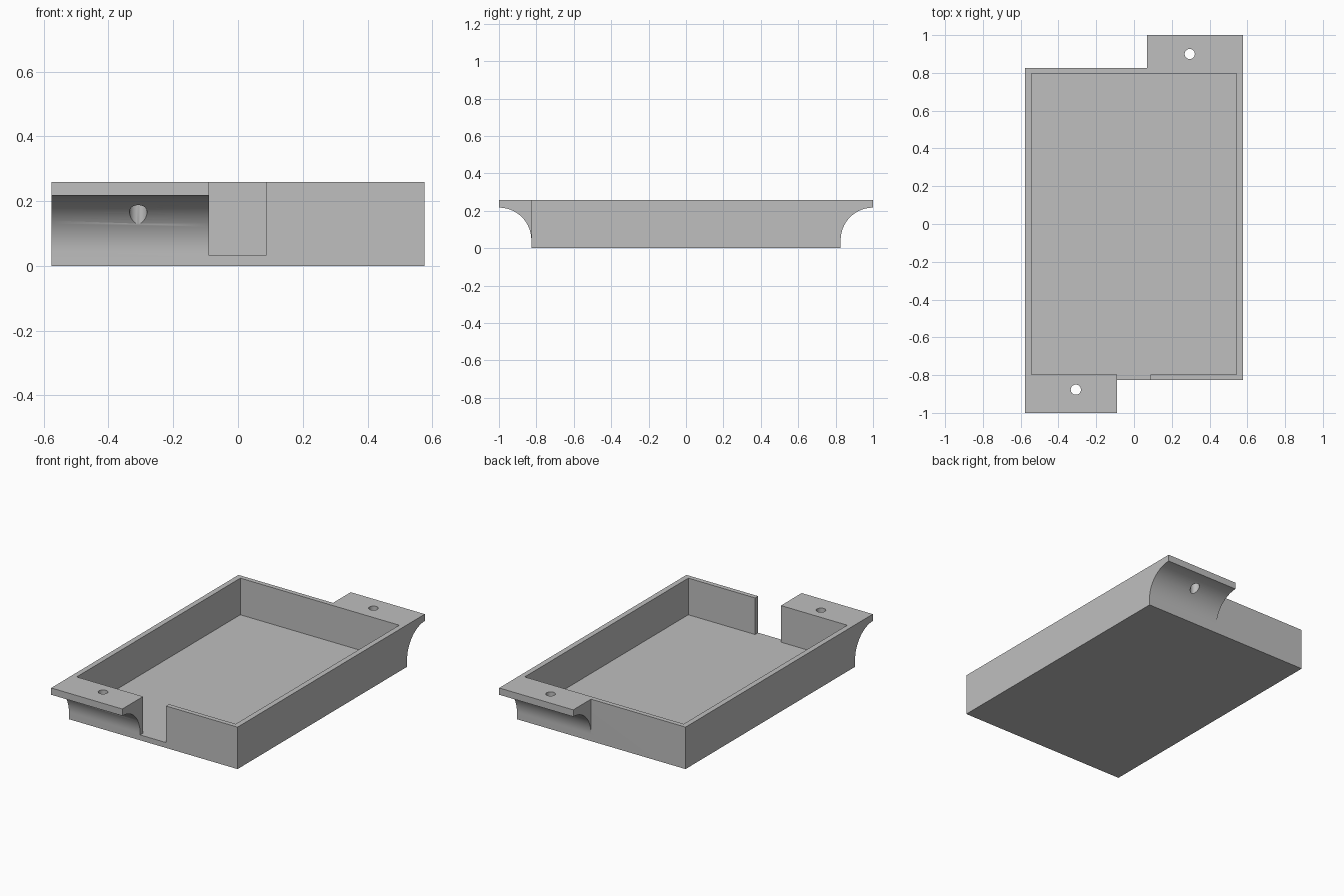
import bpy
import bmesh
from math import sin, cos, pi
from mathutils import Vector

if "Cube" in bpy.data.objects:
    bpy.data.objects.remove(bpy.data.objects["Cube"])

HALF_X, HALF_Y, HEIGHT = 0.576, 0.827, 0.259
IN_X, IN_Y, FLOOR = 0.543, 0.798, 0.033
LIP, TIP = 0.217, 1.0
RADIUS = TIP - HALF_Y

grey = bpy.data.materials.new("plain grey")
grey.use_nodes = True
colour = (0.52, 0.52, 0.52, 1)
grey.diffuse_color = colour
grey.node_tree.nodes["Principled BSDF"].inputs["Base Color"].default_value = colour


def prism(name, points, offset):
    """Extrude a closed outline of 3D points along an offset."""
    bm = bmesh.new()
    face = bm.faces.new([bm.verts.new(p) for p in points])
    extruded = bmesh.ops.extrude_face_region(bm, geom=[face], use_keep_orig=True)
    moved = [v for v in extruded["geom"] if isinstance(v, bmesh.types.BMVert)]
    bmesh.ops.translate(bm, verts=moved, vec=Vector(offset))
    bmesh.ops.recalc_face_normals(bm, faces=bm.faces)
    mesh = bpy.data.meshes.new(name)
    bm.to_mesh(mesh)
    bm.free()
    mesh.materials.append(grey)
    obj = bpy.data.objects.new(name, mesh)
    bpy.context.collection.objects.link(obj)
    return obj


def combine(target, tool, operation):
    """Apply a boolean and discard the tool."""
    mod = target.modifiers.new(operation, 'BOOLEAN')
    mod.operation, mod.solver, mod.object = operation, 'EXACT', tool
    bpy.context.view_layer.objects.active = target
    bpy.ops.object.modifier_apply(modifier=mod.name)
    bpy.data.objects.remove(tool)


def mounting_ear(name, x0, x1, side):
    """Flat lip that curves down into the end wall."""
    root = HALF_Y - 0.015
    profile = [(root, HEIGHT), (TIP, HEIGHT)]
    for i in range(25):
        a = pi / 2 * (1 - i / 24)
        profile.append((TIP - RADIUS * cos(a), LIP - RADIUS + RADIUS * sin(a)))
    profile.append((root, LIP - RADIUS))
    return prism(name, [(x0, side * y, z) for y, z in profile], (x1 - x0, 0, 0))


def screw_hole(x, y, r=0.027):
    ring = [(x + r * cos(2 * pi * i / 32), y + r * sin(2 * pi * i / 32), 0.06)
            for i in range(32)]
    return prism("screw_hole", ring, (0, 0, 0.3))


# Solid tray block with an ear at opposite corners
tray = prism("tray", [(-HALF_X, -HALF_Y, 0), (HALF_X, -HALF_Y, 0),
                      (HALF_X, HALF_Y, 0), (-HALF_X, HALF_Y, 0)], (0, 0, HEIGHT))
combine(tray, mounting_ear("front_ear", -HALF_X, -0.09, -1), 'UNION')
combine(tray, mounting_ear("back_ear", 0.07, HALF_X, 1), 'UNION')

# Cavity, including the opening through the front wall
outline = [(-IN_X, IN_Y), (-IN_X, -IN_Y), (-0.09, -IN_Y), (-0.09, -1.1),
           (0.087, -1.1), (0.087, -IN_Y), (IN_X, -IN_Y), (IN_X, IN_Y)]
cavity = prism("cavity", [(x, y, FLOOR) for x, y in outline], (0, 0, 0.4))
combine(tray, cavity, 'DIFFERENCE')

# Screw holes through the ears
for x, y in [(-0.308, -0.877), (0.295, 0.9)]:
    combine(tray, screw_hole(x, y), 'DIFFERENCE')

bpy.ops.object.select_all(action='DESELECT')
tray.select_set(True)
bpy.context.view_layer.objects.active = tray
bpy.ops.object.shade_smooth_by_angle(angle=pi / 6)
